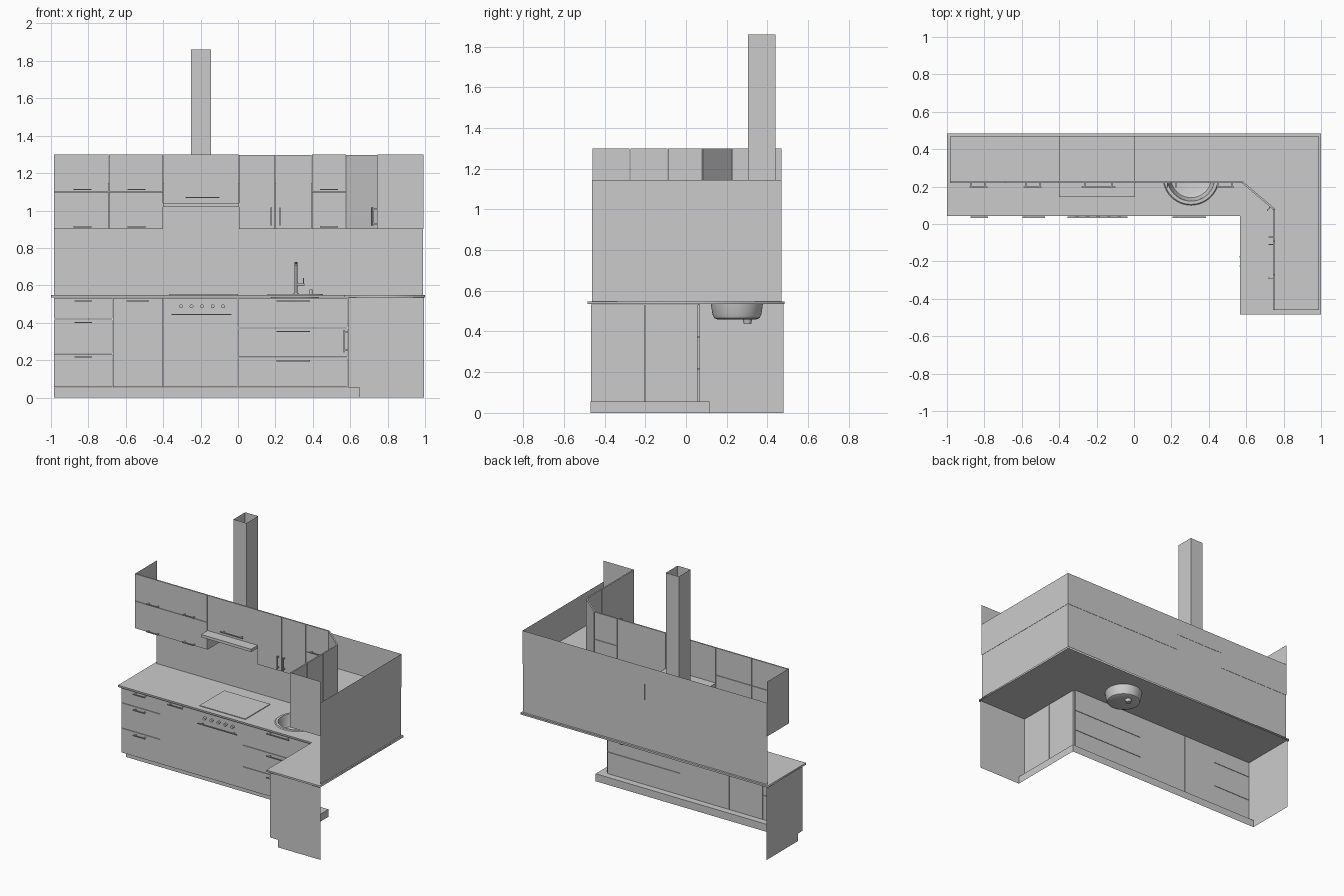
import bpy, bmesh, math
from mathutils import Vector, Matrix

if "Cube" in bpy.data.objects:
    bpy.data.objects.remove(bpy.data.objects["Cube"])

X, Y, Z = Vector((1, 0, 0)), Vector((0, 1, 0)), Vector((0, 0, 1))


def finish(name, bm, normals=True):
    if normals:
        bmesh.ops.recalc_face_normals(bm, faces=bm.faces)
    me = bpy.data.meshes.new(name)
    bm.to_mesh(me)
    bm.free()
    ob = bpy.data.objects.new(name, me)
    bpy.context.collection.objects.link(ob)
    return ob


def add_box(bm, c, size, a=X, n=Y):
    # box with length along a, depth along n, height along a x n
    b = a.cross(n)
    m = Matrix((a * size[0], n * size[1], b * size[2])).transposed().to_4x4()
    bmesh.ops.create_cube(bm, size=1, matrix=Matrix.Translation(c) @ m)


def box(name, x0, x1, y0, y1, z0, z1):
    bm = bmesh.new()
    add_box(bm, Vector(((x0 + x1) / 2, (y0 + y1) / 2, (z0 + z1) / 2)),
            (x1 - x0, y1 - y0, z1 - z0))
    return finish(name, bm)


def sheet(name, *polys):
    # thin single-sided panels
    bm = bmesh.new()
    for p in polys:
        bm.faces.new([bm.verts.new(v) for v in p])
    return finish(name, bm, False)


def at_y(y, pts):
    return [(x, y, z) for x, z in pts]


def at_x(x, pts):
    return [(x, y, z) for y, z in pts]


def at_z(z, pts):
    return [(x, y, z) for x, y in pts]


def rect(a0, a1, b0, b1):
    return [(a0, b0), (a1, b0), (a1, b1), (a0, b1)]


def rod(name, p, q, r, r2=None, seg=16):
    p, q = Vector(p), Vector(q)
    bm = bmesh.new()
    m = Matrix.Translation((p + q) / 2) @ Z.rotation_difference(q - p).to_matrix().to_4x4()
    bmesh.ops.create_cone(bm, cap_ends=True, segments=seg, radius1=r,
                          radius2=r if r2 is None else r2, depth=(q - p).length, matrix=m)
    ob = finish(name, bm)
    smooth(ob)
    return ob


def smooth(ob):
    bpy.ops.object.select_all(action='DESELECT')
    ob.select_set(True)
    bpy.context.view_layer.objects.active = ob
    bpy.ops.object.shade_smooth_by_angle(angle=math.radians(35))


def handle(c, along, out, length):
    # bar on two posts, c lies on the door surface
    bm = bmesh.new()
    c = Vector(c)
    add_box(bm, c + out * 0.021, (length, 0.006, 0.006), along, out)
    for s in (-1, 1):
        add_box(bm, c + along * s * length * 0.4 + out * 0.008, (0.008, 0.024, 0.005), along, out)
    finish("handle", bm)


G = 0.0015  # half gap between fronts

# Worktop with a round sink opening
cu = bpy.data.curves.new("worktop", 'CURVE')
cu.dimensions, cu.fill_mode, cu.extrude = '2D', 'BOTH', 0.0065
SX, SY = 0.305, 0.25
ring = [(SX + 0.13 * math.cos(i * math.pi / 24), SY + 0.13 * math.sin(i * math.pi / 24)) for i in range(48)]
outline = [(-1, 0.042), (0.567, 0.042), (0.567, -0.483), (1, -0.483), (1, 0.483), (-1, 0.483)]
for pts in (outline, ring):
    sp = cu.splines.new('POLY')
    sp.points.add(len(pts) - 1)
    for p, (x, y) in zip(sp.points, pts):
        p.co = (x, y, 0, 1)
    sp.use_cyclic_u = True
top = bpy.data.objects.new("worktop", cu)
top.location.z = 0.5415
bpy.context.collection.objects.link(top)
bpy.ops.object.select_all(action='DESELECT')
top.select_set(True)
bpy.context.view_layer.objects.active = top
bpy.ops.object.convert(target='MESH')

# Base carcass: notched end panels, plinth and toe-kick strip
sheet("base_end_left", at_x(-0.985, [(0.06, 0.055), (0.115, 0.055), (0.115, 0), (0.48, 0), (0.48, 0.535), (0.06, 0.535)]))
sheet("base_end_right", at_y(-0.468, [(0.59, 0.055), (0.65, 0.055), (0.65, 0), (0.995, 0), (0.995, 0.535), (0.59, 0.535)]))
sheet("plinth", at_y(0.115, rect(-0.985, 0.65, 0, 0.055)), at_x(0.65, rect(-0.468, 0.115, 0, 0.055)))
sheet("toe_kick_strip", at_z(0.055, [(-0.985, 0.06), (0.59, 0.06), (0.59, -0.468), (0.65, -0.468), (0.65, 0.115), (-0.985, 0.115)]))

# Base fronts: (x0, x1, z splits, handle x, handle length)
for x0, x1, zs, hx, hl in [(-0.985, -0.67, (0.055, 0.235, 0.42, 0.535), -0.827, 0.095),
                           (-0.67, -0.4, (0.055, 0.535), -0.535, 0.12),
                           (-0.4, 0.0, (0.055, 0.535), None, 0),
                           (0.0, 0.588, (0.055, 0.215, 0.372, 0.535), 0.295, 0.18)]:
    for z0, z1 in zip(zs, zs[1:]):
        box("base_front", x0 + G, x1 - G, 0.057, 0.07, z0 + G, z1 - G)
        if hx is not None:
            handle((hx, 0.057, z1 - 0.018), X, -Y, hl)
for y0, y1, hy in [(-0.468, -0.2, -0.225), (-0.2, 0.057, -0.175)]:
    box("base_door_side", 0.587, 0.6, y0 + G, y1 - G, 0.057, 0.533)
    handle((0.587, hy, 0.3), Z, -X, 0.12)

# Oven controls and hob
for i in range(5):
    x = -0.305 + i * 0.0565
    rod("oven_knob", (x, 0.06, 0.488), (x, 0.04, 0.488), 0.01)
handle((-0.195, 0.057, 0.445), X, -Y, 0.32)
box("hob", -0.37, 0.0, 0.085, 0.37, 0.546, 0.553)

# Sink: revolved profile of rim, bowl and floor
bm = bmesh.new()
prof = [(0.125, 0.545), (0.128, 0.554), (0.145, 0.554), (0.15, 0.548), (0.128, 0.535),
        (0.12, 0.485), (0.112, 0.466), (0.095, 0.459), (0, 0.459), (0, 0.463), (0.094, 0.463),
        (0.109, 0.47), (0.117, 0.487), (0.125, 0.545)]
vs = [bm.verts.new((SX + r, SY, z)) for r, z in prof]
es = [bm.edges.new(e) for e in zip(vs, vs[1:])]
bmesh.ops.spin(bm, geom=vs + es, cent=(SX, SY, 0), axis=Z, angle=2 * math.pi, steps=48)
bmesh.ops.remove_doubles(bm, verts=bm.verts, dist=1e-4)
smooth(finish("sink", bm))
rod("drain", (SX, 0.302, 0.437), (SX, 0.302, 0.464), 0.018, 0.024)

# Tap, lever and soap button behind the sink
rod("tap_base", (0.31, 0.41, 0.547), (0.31, 0.41, 0.56), 0.014)
rod("tap_post", (0.31, 0.41, 0.55), (0.31, 0.41, 0.725), 0.007)
rod("tap_spout", (0.31, 0.415, 0.718), (0.31, 0.27, 0.71), 0.006)
rod("tap_lever", (0.31, 0.41, 0.605), (0.355, 0.41, 0.605), 0.006)
rod("tap_lever_tip", (0.35, 0.41, 0.6), (0.35, 0.41, 0.64), 0.003)
rod("soap_button", (0.39, 0.41, 0.547), (0.39, 0.41, 0.578), 0.008)

# Splashback with raised part behind the hood
sheet("splashback",
      at_y(0.468, [(-0.985, 0.548), (0.99, 0.548), (0.99, 0.9), (0.005, 0.9), (0.005, 1.02),
                   (-0.4, 1.02), (-0.4, 0.9), (-0.985, 0.9)]),
      at_x(0.99, rect(-0.462, 0.468, 0.548, 0.9)))

# Wall cupboard carcass: low backs, tall ends, floors
sheet("cupboard_back",
      at_y(0.47, [(-0.985, 0.9), (-0.4, 0.9), (-0.4, 1.02), (0.005, 1.02), (0.005, 0.9),
                  (0.992, 0.9), (0.992, 1.145), (-0.985, 1.145)]),
      at_x(0.992, rect(-0.462, 0.47, 0.9, 1.145)))
sheet("cupboard_ends", at_x(-0.985, rect(0.22, 0.47, 0.9, 1.3)), at_y(-0.462, rect(0.745, 0.992, 0.9, 1.3)),
      at_x(-0.4, rect(0.22, 0.47, 0.9, 1.04)), at_x(0.005, rect(0.22, 0.47, 0.9, 1.04)))
sheet("cupboard_floor", at_z(0.902, rect(-0.985, -0.4, 0.225, 0.468)),
      at_z(0.902, [(0.005, 0.225), (0.58, 0.225), (0.75, 0.08), (0.75, -0.46), (0.99, -0.46),
                   (0.99, 0.468), (0.005, 0.468)]))

# Wall fronts: (x0, x1, z splits, handle x)
for x0, x1, zs, hx in [(-0.985, -0.69, (0.9, 1.1, 1.3), -0.832), (-0.69, -0.4, (0.9, 1.1, 1.3), -0.542),
                       (-0.4, 0.005, (1.04, 1.3), -0.19), (0.395, 0.58, (0.9, 1.1, 1.3), 0.487)]:
    for z0, z1 in zip(zs, zs[1:]):
        box("wall_front", x0 + G, x1 - G, 0.218, 0.228, z0 + G, z1 - G)
        handle((hx, 0.218, z0 + (0.03 if z0 > 1.03 and z0 < 1.05 else 0.013)), X, -Y, 0.18 if hx == -0.19 else 0.095)
for x0, x1, hx in [(0.005, 0.2, 0.178), (0.2, 0.395, 0.224)]:
    box("wall_door", x0 + G, x1 - G, 0.218, 0.228, 0.902, 1.298)
    handle((hx, 0.218, 0.968), Z, -Y, 0.095)
for y0, y1, hy in [(-0.462, -0.275, -0.29), (-0.275, -0.09, -0.11), (-0.09, 0.08, -0.07)]:
    box("wall_door_side", 0.743, 0.753, y0 + G, y1 - G, 0.902, 1.298)
    handle((0.743, hy, 0.968), Z, -X, 0.095)

# Diagonal corner door
p, q = Vector((0.58, 0.223, 1.1)), Vector((0.748, 0.08, 1.1))
along = (q - p).normalized()
inward = Z.cross(along)
bm = bmesh.new()
add_box(bm, (p + q) / 2, ((q - p).length, 0.01, 0.396), along, inward)
finish("corner_door", bm)
hp = q - along * 0.022 - inward * 0.005
handle((hp.x, hp.y, 0.968), Z, -inward, 0.095)

# Hood slab and open flue
box("hood", -0.4, 0.005, 0.145, 0.47, 1.02, 1.04)
x0, x1, y0, y1 = -0.25, -0.145, 0.305, 0.44
sheet("flue", at_y(y0, rect(x0, x1, 1.04, 1.86)), at_x(x1, rect(y0, y1, 1.04, 1.86)),
      at_y(y1, rect(x1, x0, 1.04, 1.86)), at_x(x0, rect(y1, y0, 1.04, 1.86)))
